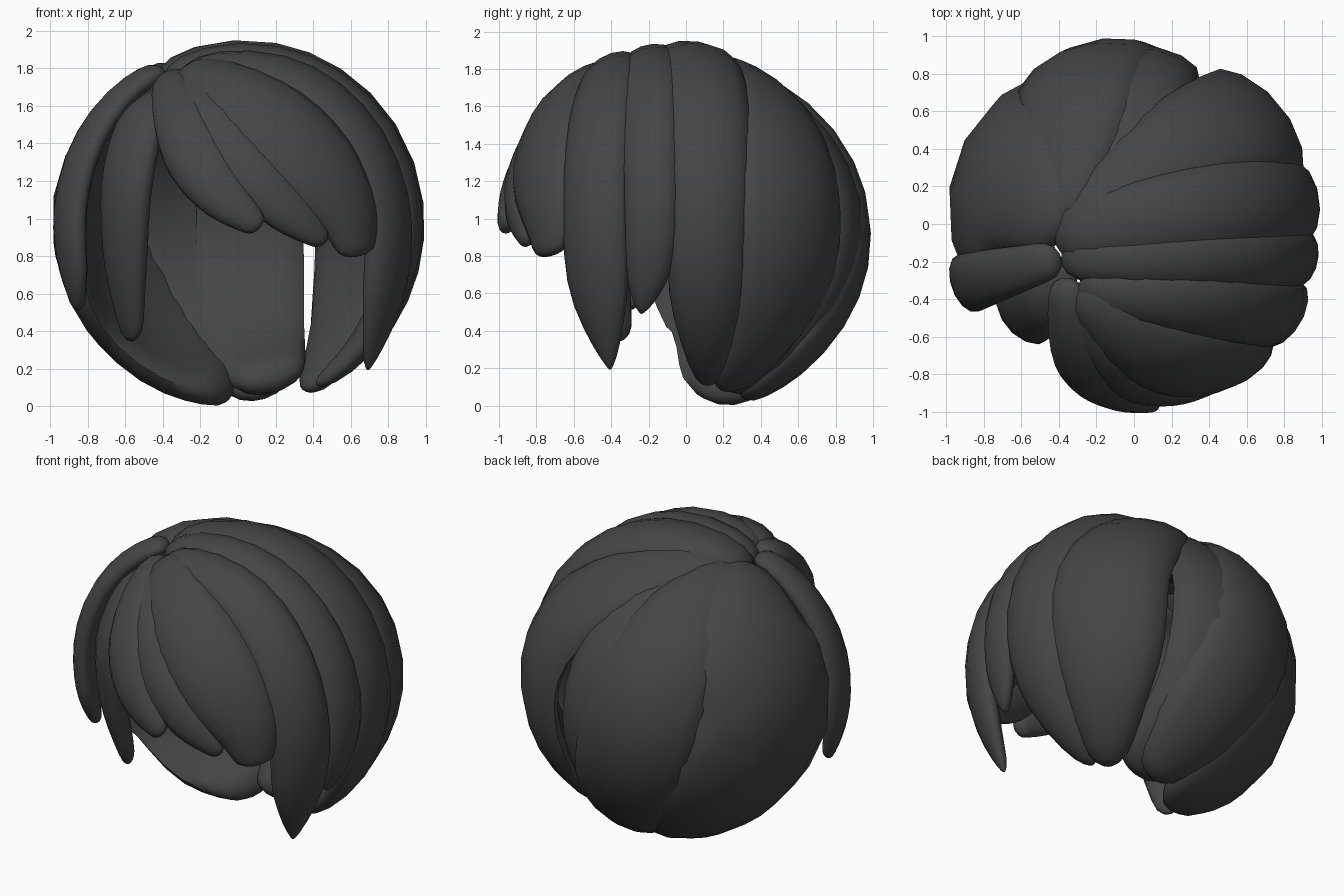
import bpy, bmesh, math
from mathutils import Vector

if "Cube" in bpy.data.objects:
    bpy.data.objects.remove(bpy.data.objects["Cube"])

CENTRE = Vector((0, 0, 0.97))
BACK_TOP = Vector((0, 0.55, 0.83))
STEPS, SIDES = 22, 14

hair = bpy.data.materials.new("charcoal_hair")
hair.diffuse_color = (0.06, 0.06, 0.06, 1)
hair.use_nodes = True
hair.node_tree.nodes["Principled BSDF"].inputs["Base Color"].default_value = hair.diffuse_color


def spline(pts, t):
    """Catmull-Rom through 4D points (x, y, z, half width)."""
    n = len(pts) - 1
    i = min(int(t * n), n - 1)
    f = t * n - i
    a, b, c, d = (Vector(pts[min(max(k, 0), n)]) for k in range(i - 1, i + 3))
    return 0.5 * (2 * b + (c - a) * f + (2 * a - 5 * b + 4 * c - d) * f * f
                  + (3 * b - a - 3 * c + d) * f ** 3)


def rounding(t, size=0.07):
    """Close both ends of a lock with a rounded outline."""
    e = min(t, 1 - t) / size
    return 1 if e >= 1 else max(0.08, math.sqrt(1 - (1 - e) ** 2))


def lock(name, radius, pts, flare=0.0, flatten=0.0):
    """Sweep a lens-shaped lock around the head; radius None follows the points."""
    def direction(t):
        return (spline(pts, t).to_3d() - CENTRE).normalized()

    bm = bmesh.new()
    rings = []
    for s in range(STEPS + 1):
        t = 0.5 - 0.5 * math.cos(math.pi * s / STEPS)
        d = direction(t)
        tangent = direction(min(t + 0.02, 1)) - direction(max(t - 0.02, 0))
        side = d.cross(tangent).normalized()
        w = max(spline(pts, t)[3], 0.015)
        th = min(0.1, 0.025 + 0.3 * w)
        r = radius or (spline(pts, t).to_3d() - CENTRE).length
        r = r * (1 + flare * t ** 5) - 0.05 * (1 - t) ** 8 - th
        w, th = w * rounding(t), th * rounding(t)
        ring = []
        for k in range(SIDES):
            p = 2 * math.pi * k / SIDES
            a = w * math.cos(p)
            out = d * math.cos(a) + side * math.sin(a)
            b = out.dot(BACK_TOP)
            shape = 1 - flatten * max(0, b) ** 4 + flatten * 0.3 * max(0, -b)
            ring.append(bm.verts.new(CENTRE + out * (r + th * math.sin(p)) * shape))
        rings.append(ring)
    for r0, r1 in zip(rings, rings[1:]):
        for k in range(SIDES):
            j = (k + 1) % SIDES
            bm.faces.new((r0[k], r0[j], r1[j], r1[k]))
    bm.faces.new(rings[0])
    bm.faces.new(rings[-1])
    bmesh.ops.recalc_face_normals(bm, faces=bm.faces)
    me = bpy.data.meshes.new(name)
    bm.to_mesh(me)
    bm.free()
    me.materials.append(hair)
    ob = bpy.data.objects.new(name, me)
    bpy.context.collection.objects.link(ob)
    bpy.context.view_layer.objects.active = ob
    ob.select_set(True)
    bpy.ops.object.shade_smooth_by_angle(angle=math.radians(60))
    ob.select_set(False)


# Large locks wrapping the back and the left side
lock("back_right_lock", 1.01, [(-.38, -.02, 1.82, .16), (.25, .47, 1.75, .32), (.72, .62, 1.22, .41),
                               (.68, .54, .6, .37), (.38, .2, .06, .1)], 0, .08)
lock("back_middle_lock", 0.96, [(-.38, .0, 1.83, .15), (-.05, .62, 1.68, .32), (.03, .93, 1.1, .37),
                                (.06, .76, .42, .36), (.2, .22, .05, .22)], 0, .07)
lock("back_left_lock", 1.01, [(-.38, .0, 1.8, .15), (-.37, .58, 1.65, .35), (-.32, .92, 1.15, .43),
                              (-.17, .92, .65, .42), (.02, .65, .25, .34), (.12, .3, .04, .14)], 0, .06)
lock("left_lock", 1.01, [(-.38, -.05, 1.82, .2), (-.72, .26, 1.52, .53), (-.92, .29, 1.0, .62),
                         (-.72, .48, .45, .6), (-.36, .38, .12, .44), (-.04, .28, .02, .17)], 0, .02)

# Locks falling over the right side
lock("right_lock", 1.0, [(-.46, -.08, 1.8, .2), (.28, .07, 1.9, .26), (.75, .12, 1.55, .27),
                         (.97, .13, 1.0, .25), (.85, .13, .5, .22), (.43, .12, .09, .06)])
lock("right_ear_lock", 1.0, [(-.42, -.2, 1.82, .13), (.3, -.2, 1.88, .16), (.75, -.2, 1.55, .17),
                             (.97, -.2, 1.05, .16), (.92, -.22, .7, .13), (.85, -.25, .47, .02)])
lock("right_front_lock", 1.02, [(-.32, -.36, 1.82, .12), (.3, -.45, 1.8, .19), (.68, -.51, 1.5, .21),
                                (.83, -.51, 1.05, .21), (.8, -.48, .6, .18), (.7, -.41, .18, .02)], .12)

# Locks falling over the left temple
lock("left_ear_lock", 1.03, [(-.4, -.18, 1.8, .1), (-.73, -.27, 1.5, .15), (-.9, -.32, 1.05, .17),
                             (-.86, -.31, .75, .14), (-.8, -.27, .54, .03)])
lock("left_front_lock", None, [(-.4, -.24, 1.75, .12), (-.57, -.44, 1.58, .2), (-.67, -.55, 1.2, .23),
                               (-.67, -.49, .75, .2), (-.59, -.36, .32, .08)])

# Fringe swept across the forehead
lock("large_fringe", 1.03, [(-.3, -.36, 1.82, .12), (.12, -.72, 1.62, .28), (.45, -.82, 1.3, .3),
                            (.6, -.76, 1.03, .22), (.63, -.72, .8, .11)])
lock("middle_fringe", 1.0, [(-.33, -.36, 1.79, .1), (-.02, -.86, 1.37, .16), (.25, -.93, 1.08, .15),
                            (.47, -.85, .87, .05)])
lock("small_fringe", 1.01, [(-.37, -.3, 1.78, .1), (-.27, -.82, 1.42, .18), (-.1, -.97, 1.15, .15),
                            (.12, -.98, .95, .06)])
